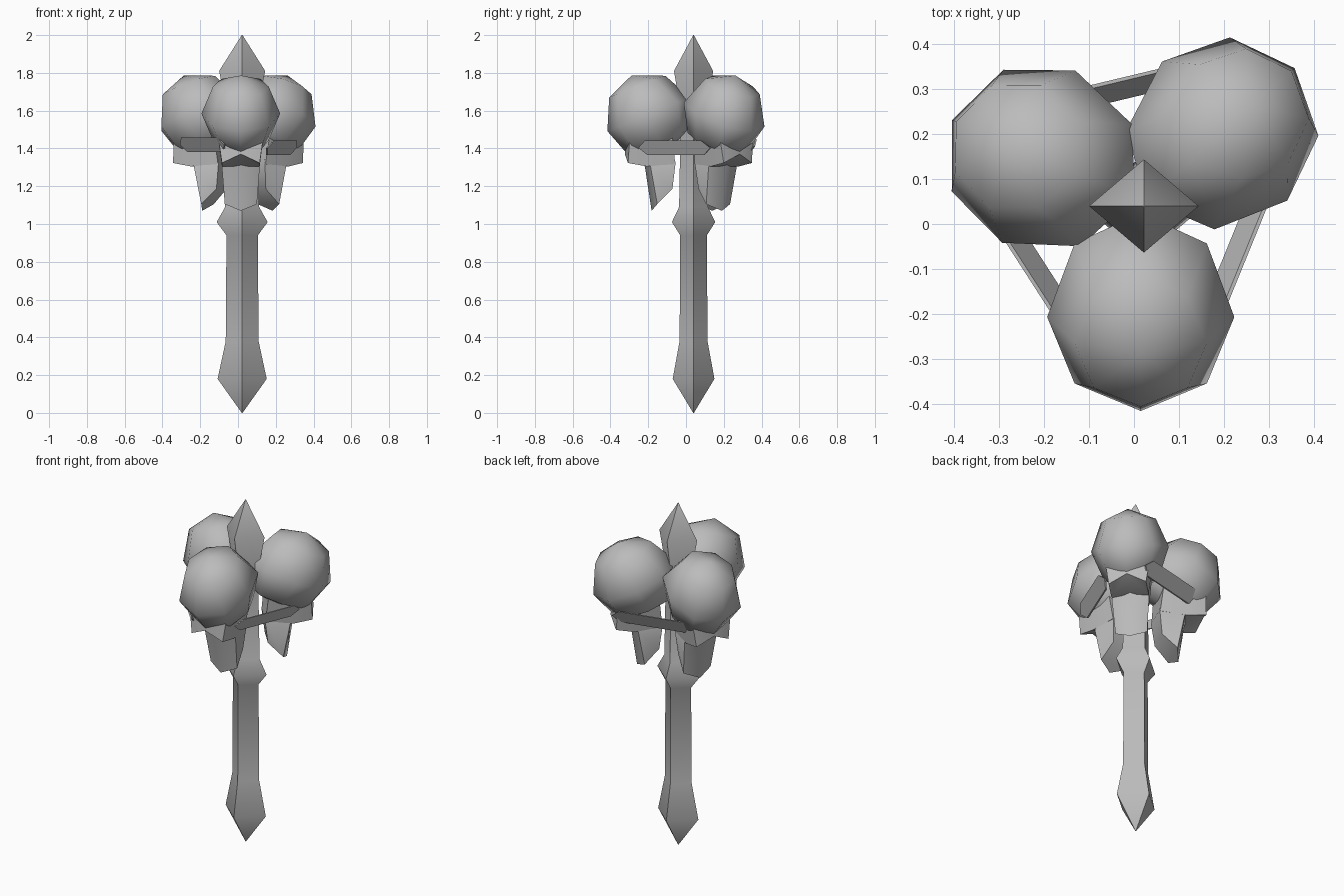
import bpy, bmesh, math
from mathutils import Matrix, Vector

if "Cube" in bpy.data.objects:
    bpy.data.objects.remove(bpy.data.objects["Cube"])

GREY = (0.5, 0.5, 0.5, 1)
mat = bpy.data.materials.new("stone grey")
mat.use_nodes = True
mat.diffuse_color = GREY
mat.node_tree.nodes["Principled BSDF"].inputs["Base Color"].default_value = GREY


def finish(bm, name, matrix=Matrix(), angle=30):
    bmesh.ops.recalc_face_normals(bm, faces=bm.faces[:])
    mesh = bpy.data.meshes.new(name)
    bm.to_mesh(mesh)
    bm.free()
    mesh.materials.append(mat)
    obj = bpy.data.objects.new(name, mesh)
    obj.matrix_world = matrix
    bpy.context.collection.objects.link(obj)
    bpy.ops.object.select_all(action='DESELECT')
    obj.select_set(True)
    bpy.context.view_layer.objects.active = obj
    bpy.ops.object.shade_smooth_by_angle(angle=math.radians(angle))


def loft(bm, rings):
    """Skin a stack of closed rings and cap both ends."""
    rows = [[bm.verts.new(p) for p in ring] for ring in rings]
    n = len(rows[0])
    for a, b in zip(rows, rows[1:]):
        for i in range(n):
            j = (i + 1) % n
            bm.faces.new((a[i], a[j], b[j], b[i]))
    bm.faces.new(rows[0])
    bm.faces.new(rows[-1])


# Shaft: diamond section with pommel, collar and top spike
AXIS = Vector((0.022, 0.04, 0))
PROFILE = [(0.002, 0), (0.13, 0.18), (0.087, 0.38), (0.083, 0.94), (0.135, 1.01),
           (0.09, 1.09), (0.08, 1.6), (0.122, 1.81), (0.002, 2)]
bm = bmesh.new()
loft(bm, [[(r, 0, z), (0, r * 0.85, z), (-r, 0, z), (0, -r * 0.85, z)] for r, z in PROFILE])
finish(bm, "shaft", Matrix.Translation(AXIS), 58)


# Skull parts, facing -y with the cranium centre at the origin
def cranium(name, place):
    bm = bmesh.new()
    bmesh.ops.create_uvsphere(bm, u_segments=8, v_segments=4, radius=0.217)
    tilt = Matrix.Rotation(math.radians(22), 4, 'X')
    bmesh.ops.transform(bm, matrix=tilt, verts=bm.verts[:])
    for v in bm.verts:
        v.co.x *= 0.96
        # long back of the head
        if v.co.y > 0.05:
            v.co.y *= 1.15
        # forward, slightly drooping brow
        if v.co.y < -0.02 and v.co.z < 0:
            v.co.y *= 1.04
            v.co.z -= 0.012
            if v.co.z < -0.15:
                v.co.y -= 0.018
    finish(bm, name, place, 70)


def face_mask(name, place):
    # zigzag lower edge: cheek points on both sides of the nose notch
    half = [(0, -0.117, -0.215), (0.1, -0.1, -0.262), (0.1, 0.0, -0.28), (0.082, 0.15, -0.268)]
    lower = half + [(-x, y, z) for x, y, z in reversed(half[1:])]
    upper = [(x * 1.2, y * 0.9, -0.12) for x, y, z in lower]
    bm = bmesh.new()
    loft(bm, [lower, upper])
    bmesh.ops.triangulate(bm, faces=[f for f in bm.faces if len(f.verts) > 4])
    finish(bm, name, place, 40)


def jaw(name, place):
    # (half width, front y, back y, front z, back z)
    rows = [(0.06, -0.03, 0.13, -0.18, -0.18), (0.1, 0.005, 0.152, -0.285, -0.26),
            (0.085, 0.04, 0.135, -0.48, -0.4)]
    bm = bmesh.new()
    rings = []
    for w, f, b, zf, zb in rows:
        chin = 0.035 if zf < -0.4 else 0
        rings.append([(0, f - 0.015, zf - chin), (w, f + 0.015, zf), (w * 0.8, b, zb),
                      (-w * 0.8, b, zb), (-w, f + 0.015, zf)])
    loft(bm, rings)
    finish(bm, name, place, 40)


SKULLS = [("front", (0.015, -0.207), -90), ("left", (0.202, 0.207), 42), ("right", (-0.212, 0.15), 157)]
for side, (x, y), heading in SKULLS:
    place = Matrix.Translation((x, y, 1.585)) @ Matrix.Rotation(math.radians(heading + 90), 4, 'Z')
    cranium(side + "_cranium", place)
    face_mask(side + "_face", place)
    jaw(side + "_jaw", place)


# Straps: thin pointed plates joining neighbouring skulls, leaning out at the top
def strap(name, start, end, z):
    a, b = Vector((*start, z)), Vector((*end, z))
    along = (b - a).normalized()
    inward = Vector((-along.y, along.x, 0))
    up, tip = Vector((0, 0, 0.039)) - inward * 0.02, along * 0.045
    outline = [a, a + tip + up, b - tip + up, b, b - tip - up, a + tip - up]
    outline = [p + inward * 0.02 for p in outline]
    bm = bmesh.new()
    loft(bm, [outline, [p + inward * 0.008 for p in outline]])
    finish(bm, name, angle=20)


strap("left_strap", (0.175, -0.26), (0.33, 0.12), 1.403)
strap("back_strap", (0.22, 0.385), (-0.26, 0.27), 1.41)
strap("right_strap", (-0.325, 0.02), (-0.09, -0.345), 1.42)
